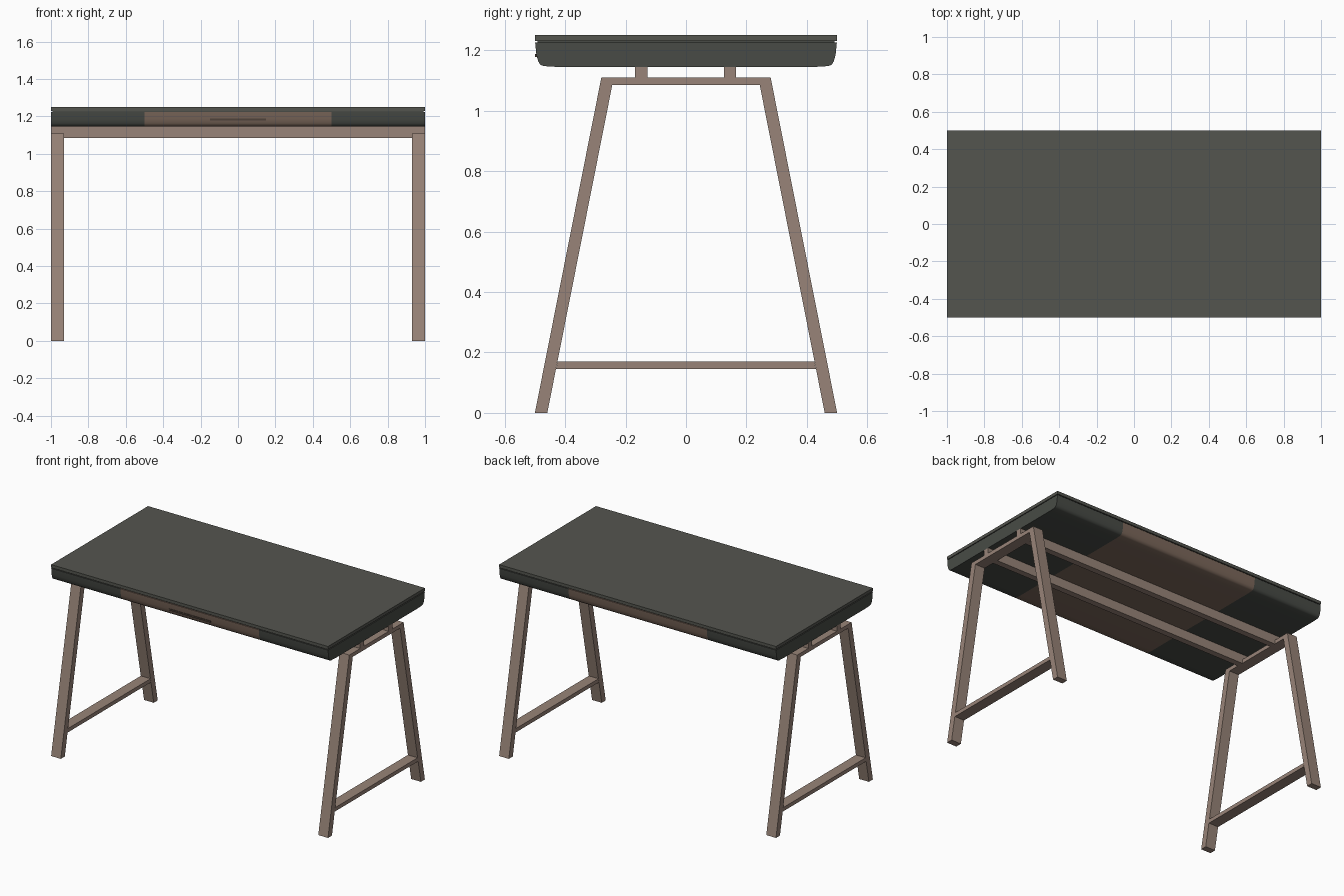
import bpy, bmesh

if "Cube" in bpy.data.objects:
    bpy.data.objects.remove(bpy.data.objects["Cube"])

def srgb(c):
    c /= 255
    return c / 12.92 if c <= 0.04045 else ((c + 0.055) / 1.055) ** 2.4

def material(name, r, g, b):
    m = bpy.data.materials.new(name)
    m.diffuse_color = (srgb(r), srgb(g), srgb(b), 1)
    m.use_nodes = True
    m.node_tree.nodes["Principled BSDF"].inputs["Base Color"].default_value = m.diffuse_color
    return m

TOP = material("charcoal_top", 84, 85, 79)
CASE = material("charcoal_case", 72, 75, 70)
PANEL = material("brown_panel", 124, 104, 91)
FRAME = material("taupe_frame", 152, 132, 120)
PULL = material("dark_pull", 78, 66, 58)

def prism(name, outline, axis, lo, hi, mat, smooth=False):
    """Extrude a 2D outline along x (outline is y,z) or y (outline is x,z)."""
    bm = bmesh.new()
    def place(p, t):
        return (t, p[0], p[1]) if axis == 'x' else (p[0], t, p[1])
    face = bm.faces.new([bm.verts.new(place(p, lo)) for p in outline])
    ext = bmesh.ops.extrude_face_region(bm, geom=[face])
    for v in ext['geom']:
        if isinstance(v, bmesh.types.BMVert):
            v.co['xy'.index(axis)] = hi
    bmesh.ops.recalc_face_normals(bm, faces=bm.faces)
    me = bpy.data.meshes.new(name)
    bm.to_mesh(me)
    bm.free()
    me.materials.append(mat)
    ob = bpy.data.objects.new(name, me)
    bpy.context.collection.objects.link(ob)
    if smooth:
        bpy.ops.object.select_all(action='DESELECT')
        ob.select_set(True)
        bpy.context.view_layer.objects.active = ob
        bpy.ops.object.shade_smooth_by_angle(angle=0.8)
    return ob

def rect(a0, a1, b0, b1):
    return [(a0, b0), (a1, b0), (a1, b1), (a0, b1)]

# Desk top slab and the narrow shadow gap below it
prism("desk_top", rect(-0.5, 0.5, 1.23, 1.25), 'x', -1, 1, TOP)
prism("gap_spacer", rect(-0.492, 0.492, 1.224, 1.231), 'x', -0.993, 0.993, CASE)

# Shallow case with rounded lower edges: dark ends, brown drawer in the middle
half = [(0.499, 1.225), (0.495, 1.185), (0.489, 1.163), (0.482, 1.152),
        (0.471, 1.1475), (0.43, 1.145)]
profile = half + [(-y, z) for y, z in reversed(half)]
prism("case_left", profile, 'x', -1, -0.5, CASE, True)
prism("case_right", profile, 'x', 0.5, 1, CASE, True)
prism("drawer", profile, 'x', -0.5, 0.5, PANEL, True)

# Slim pull on the drawer front
prism("drawer_pull", rect(-0.15, 0.15, 1.178, 1.188), 'y', -0.499, -0.49, PULL)

# Long beams, notched over the trestles
beam = [(-1, 1.11), (-0.93, 1.11), (-0.93, 1.085), (0.93, 1.085),
        (0.93, 1.11), (1, 1.11), (1, 1.146), (-1, 1.146)]
for y, side in ((-0.148, "front"), (0.146, "back")):
    prism(side + "_beam", beam, 'y', y - 0.02, y + 0.02, FRAME)

# Two A-shaped trestles
for x0, x1, end in ((-1, -0.93, "left"), (0.93, 1, "right")):
    for s, side in ((-1, "front"), (1, "back")):
        leg = [(s * 0.5, 0), (s * 0.459, 0), (s * 0.239, 1.11), (s * 0.28, 1.11)]
        prism(f"{end}_{side}_leg", leg, 'x', x0, x1, FRAME)
    prism(end + "_top_rail", [(-0.244, 1.085), (0.244, 1.085), (0.239, 1.11), (-0.239, 1.11)],
          'x', x0, x1, FRAME)
    prism(end + "_stretcher", [(-0.43, 0.145), (0.43, 0.145), (0.425, 0.17), (-0.425, 0.17)],
          'x', x0, x1, FRAME)
